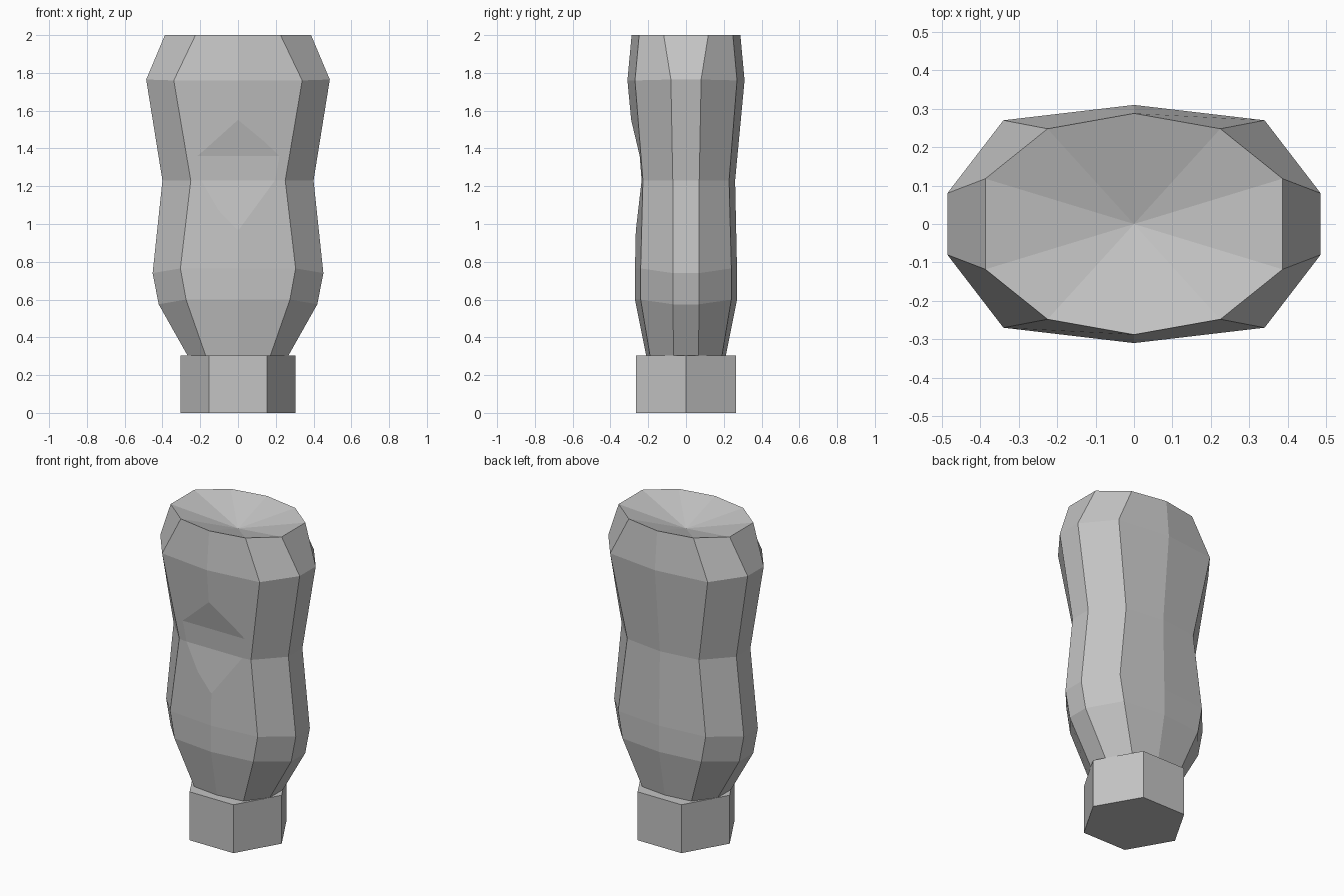
import bpy
import bmesh
from math import cos, sin, pi

cube = bpy.data.objects.get("Cube")
if cube:
    bpy.data.objects.remove(cube, do_unlink=True)

grey = bpy.data.materials.new("plain grey")
grey.use_nodes = True
colour = (0.55, 0.55, 0.55, 1)
grey.diffuse_color = colour
grey.node_tree.nodes["Principled BSDF"].inputs["Base Color"].default_value = colour


def loft(name, rings, dish=None):
    """Skin a stack of rings; an optional centre point closes the top as a fan."""
    bm = bmesh.new()
    loops = [[bm.verts.new(p) for p in ring] for ring in rings]
    n = len(loops[0])
    for low, high in zip(loops, loops[1:]):
        for i in range(n):
            j = (i + 1) % n
            bm.faces.new((low[i], low[j], high[j], high[i]))
    bm.faces.new(loops[0][::-1])
    if dish:
        centre = bm.verts.new(dish)
        for i in range(n):
            bm.faces.new((loops[-1][i], loops[-1][(i + 1) % n], centre))
    else:
        bm.faces.new(loops[-1])
    bmesh.ops.recalc_face_normals(bm, faces=bm.faces)
    mesh = bpy.data.meshes.new(name)
    bm.to_mesh(mesh)
    bm.free()
    mesh.materials.append(grey)
    obj = bpy.data.objects.new(name, mesh)
    bpy.context.collection.objects.link(obj)
    return obj


def oval(side_x, side_y, side_z, mid_x, mid_y, mid_z, ridge_y):
    """Ten-sided ring, symmetric left to right and front to back."""
    quarter = [(side_x, side_y, side_z), (mid_x, mid_y, mid_z)]
    right = quarter + [(0, ridge_y, mid_z)]
    back = right + [(-x, y, z) for x, y, z in quarter[::-1]]
    front = [(-x, -y, z) for x, y, z in back]
    return back + front


# Hexagonal base
hexagon = [(0.305 * cos(i * pi / 3), 0.305 * sin(i * pi / 3)) for i in range(6)]
loft("hexagonal_base", [[(x, y, z) for x, y in hexagon] for z in (0, 0.305)])

# Waisted body with a dished top
levels = [
    (0.265, 0.065, 0.30, 0.17, 0.19, 0.30, 0.21),
    (0.42, 0.07, 0.575, 0.275, 0.24, 0.60, 0.27),
    (0.452, 0.07, 0.74, 0.305, 0.24, 0.765, 0.27),
    (0.40, 0.07, 1.23, 0.25, 0.228, 1.23, 0.26),
    (0.486, 0.08, 1.765, 0.34, 0.27, 1.76, 0.31),
    (0.387, 0.118, 2.0, 0.225, 0.248, 2.0, 0.288),
]
body = loft("body", [oval(*level) for level in levels], dish=(0, 0, 1.905))

# Shallow thumb dent shaved off the front ridge
profile = [(-0.265, 0.97), (-0.235, 1.23), (-0.245, 1.36), (-0.29, 1.55),
           (-0.5, 1.55), (-0.5, 0.97)]
cutter = loft("dent_cutter", [[(x, y, z) for y, z in profile] for x in (-0.22, 0.22)])
cutter.hide_render = True
cut = body.modifiers.new("front dent", "BOOLEAN")
cut.operation = "DIFFERENCE"
cut.solver = "EXACT"
cut.object = cutter
bpy.context.view_layer.objects.active = body
bpy.ops.object.modifier_apply(modifier=cut.name)
bpy.data.objects.remove(cutter, do_unlink=True)
